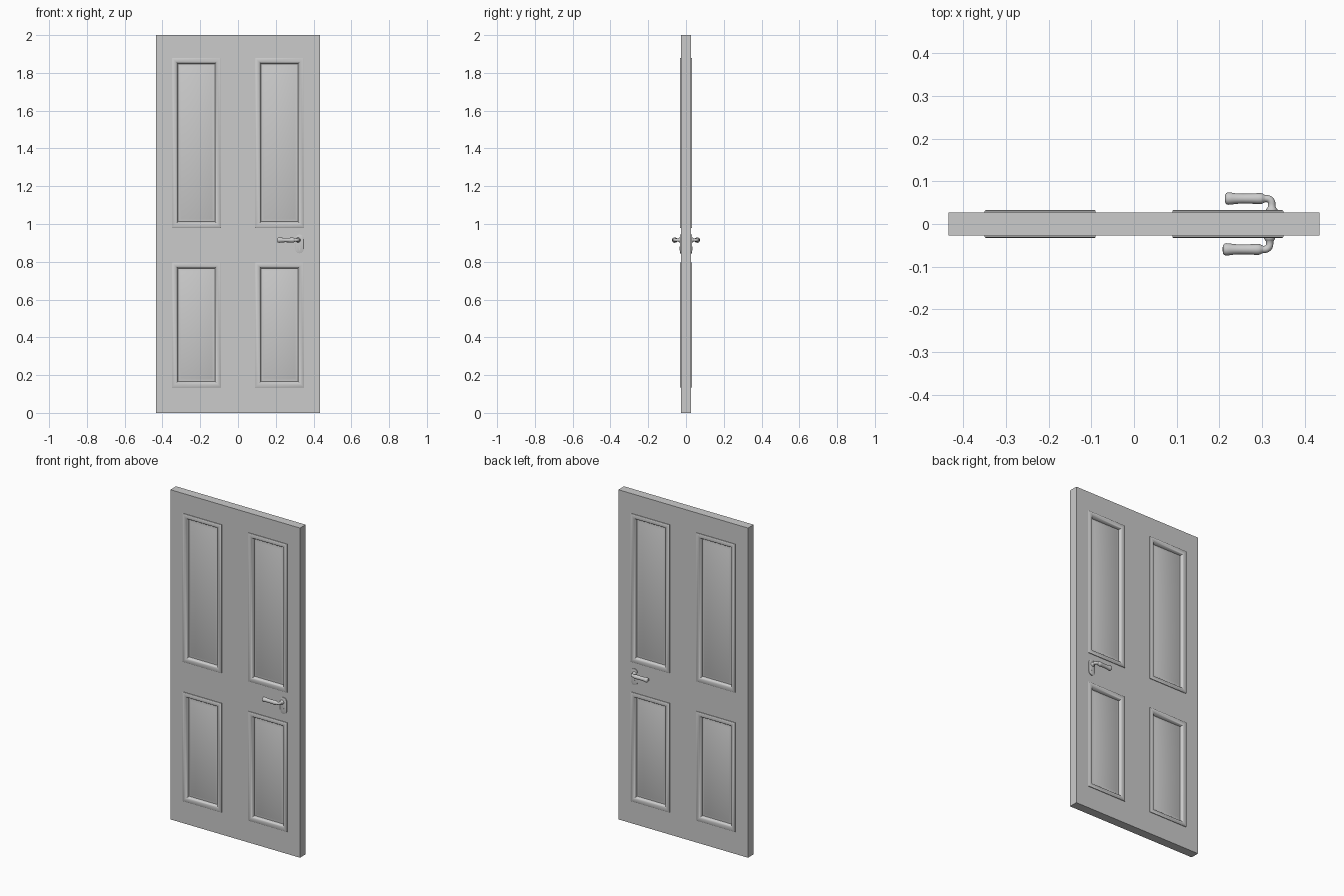
import bpy, bmesh, math
from mathutils import Vector

if "Cube" in bpy.data.objects:
    bpy.data.objects.remove(bpy.data.objects["Cube"])

T = 0.027                                   # half thickness of the slab
COLS = [(-0.35, -0.09), (0.09, 0.35)]       # panel x ranges
ROWS = [(0.135, 0.797), (0.98, 1.88)]       # panel z ranges


def finish(bm, name, angle=None):
    bmesh.ops.recalc_face_normals(bm, faces=bm.faces)
    me = bpy.data.meshes.new(name)
    bm.to_mesh(me)
    bm.free()
    ob = bpy.data.objects.new(name, me)
    bpy.context.collection.objects.link(ob)
    if angle:
        bpy.ops.object.select_all(action='DESELECT')
        ob.select_set(True)
        bpy.context.view_layer.objects.active = ob
        bpy.ops.object.shade_smooth_by_angle(angle=math.radians(angle))
    return ob


def loft(bm, rings, cap_start=True, cap_end=True):
    vs = [[bm.verts.new(p) for p in r] for r in rings]
    n = len(vs[0])
    for a, b in zip(vs, vs[1:]):
        for i in range(n):
            bm.faces.new((a[i], a[(i + 1) % n], b[(i + 1) % n], b[i]))
    if cap_start:
        bm.faces.new(vs[0])
    if cap_end:
        bm.faces.new(vs[-1])


# Door slab: grid with four openings, extruded through the thickness
bm = bmesh.new()
g = 0.02
xs = [-0.435] + [v for a, b in COLS for v in (a + g, b - g)] + [0.435]
zs = [0.0] + [v for a, b in ROWS for v in (a + g, b - g)] + [2.0]
grid = [[bm.verts.new((x, -T, z)) for z in zs] for x in xs]
for i in range(5):
    for k in range(5):
        if not (i % 2 and k % 2):
            bm.faces.new((grid[i][k], grid[i + 1][k], grid[i + 1][k + 1], grid[i][k + 1]))
ext = bmesh.ops.extrude_face_region(bm, geom=bm.faces[:])
bmesh.ops.translate(bm, vec=(0, 2 * T, 0),
                    verts=[v for v in ext['geom'] if isinstance(v, bmesh.types.BMVert)])
finish(bm, "door_slab")

# Moulded frames and raised fields: (inset, depth from centre)
PROFILE = [(0, 0.026), (0, 0.031), (0.003, 0.033), (0.018, 0.033), (0.024, 0.031),
           (0.028, 0.026), (0.032, 0.016)]
FIELD = [(0.030, 0.014), (0.034, 0.014), (0.048, 0.020)]


def rect(x, z, inset, y):
    return [(x[0] + inset, y, z[0] + inset), (x[1] - inset, y, z[0] + inset),
            (x[1] - inset, y, z[1] - inset), (x[0] + inset, y, z[1] - inset)]


for side, s in (("front", -1), ("back", 1)):
    for x, cn in zip(COLS, ("left", "right")):
        for z, rn in zip(ROWS, ("lower", "upper")):
            bm = bmesh.new()
            loft(bm, [rect(x, z, i, s * y) for i, y in PROFILE + [(0.032, 0.008), (0.0, 0.008)]],
                 False, False)
            finish(bm, f"{side}_{rn}_{cn}_moulding", 35)
            bm = bmesh.new()
            loft(bm, [rect(x, z, i, s * y) for i, y in [(0.030, 0.0)] + FIELD])
            finish(bm, f"{side}_{rn}_{cn}_panel", 35)


# Handle parts
def arc(cx, cz, r, a0, a1, n):
    return [(cx + r * math.cos(math.radians(a0 + (a1 - a0) * i / n)),
             cz + r * math.sin(math.radians(a0 + (a1 - a0) * i / n))) for i in range(n + 1)]


def plate(name, outline, y0, y1, bevel=0.0):
    bm = bmesh.new()
    cx = sum(p[0] for p in outline) / len(outline)
    cz = sum(p[1] for p in outline) / len(outline)
    k = 1 - bevel
    y2 = y1 - 0.15 * (y1 - y0)
    loft(bm, [[(x, y0, z) for x, z in outline], [(x, y2, z) for x, z in outline],
              [(cx + (x - cx) * k, y1, cz + (z - cz) * k) for x, z in outline]])
    finish(bm, name, 30)


def tube(name, path, z, n=20):
    bm = bmesh.new()
    pts = [Vector((p[0], p[1], 0)) for p in path]
    rings = []
    for i, p in enumerate(pts):
        t = (pts[min(i + 1, len(pts) - 1)] - pts[max(i - 1, 0)]).normalized()
        side = Vector((-t.y, t.x, 0))
        r = path[i][2]
        rings.append([p + side * r * math.cos(a) + Vector((0, 0, z + r * math.sin(a)))
                      for a in (2 * math.pi * j / n for j in range(n))])
    loft(bm, rings)
    finish(bm, name, 50)


# Lever grip: (x, radius), from the shank to the tip
GRIP = [(0.308, 0.0085), (0.305, 0.0095), (0.302, 0.0115), (0.297, 0.013), (0.290, 0.0128),
        (0.275, 0.0118), (0.255, 0.0115), (0.240, 0.0122), (0.229, 0.0138), (0.222, 0.0145),
        (0.217, 0.0135), (0.214, 0.010), (0.213, 0.005)]
HZ, HY = 0.915, 0.0595

for side, s, dx in (("front", -1, -0.005), ("back", 1, 0.0)):
    px = 0.323 + dx
    outline = arc(0.326, 0.923, 0.021, 0, 180, 12) + arc(0.326, 0.866, 0.021, 180, 360, 12)
    plate(f"{side}_handle_plate", outline, s * 0.024, s * 0.0325, 0.08)
    keyhole = arc(0.326, 0.876, 0.005, -50, 230, 10) + [(0.3225, 0.860), (0.3295, 0.860)]
    plate(f"{side}_keyhole", keyhole, s * 0.031, s * 0.0338)
    bend = [(px - 0.012 + 0.012 * math.cos(a), s * (HY - 0.012 + 0.012 * math.sin(a)), 0.0085)
            for a in (math.pi / 2 * i / 8 for i in range(9))]
    neck = [(px, s * 0.030, 0.013), (px, s * 0.035, 0.013), (px, s * 0.038, 0.0105),
            (px, s * 0.041, 0.0085)]
    tube(f"{side}_lever", neck + bend + [(x + dx, s * HY, r) for x, r in GRIP], HZ)
